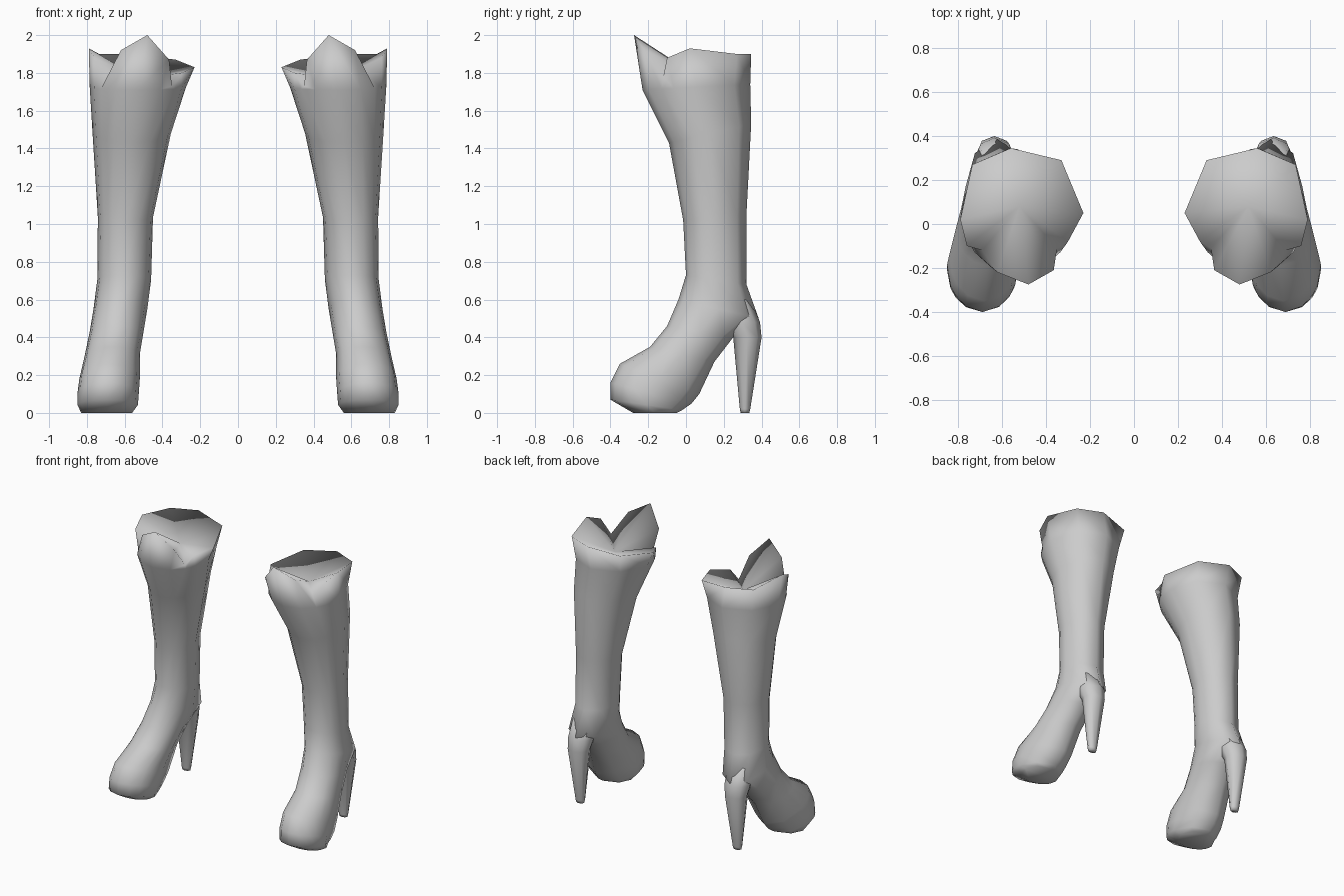
import bpy, bmesh, math

if "Cube" in bpy.data.objects:
    bpy.data.objects.remove(bpy.data.objects["Cube"])

grey = bpy.data.materials.new("grey leather")
grey.diffuse_color = (0.6, 0.6, 0.6, 1)
grey.use_nodes = True
grey.node_tree.nodes["Principled BSDF"].inputs["Base Color"].default_value = grey.diffuse_color

# angles around each ring, from the front, over the outer side, to the back
ANGLES = [0, 28, 50, 65, 90, 135, 180, 225, 270, 295, 310, 332]


def ring(front, back, x0, x1, angles):
    """Tilted oval through a front and back (y, z) point, between x0 and x1."""
    pts = []
    for a in angles:
        c, s = math.cos(math.radians(a)), math.sin(math.radians(a))
        t = (1 - c) / 2
        pts.append(((x0 + x1) / 2 + s * (x1 - x0) / 2,
                    front[0] + (back[0] - front[0]) * t,
                    front[1] + (back[1] - front[1]) * t))
    return pts


def loft(name, rings, top_centre=None):
    """Skin the rings from top to bottom, cap them and mirror across x."""
    bm = bmesh.new()
    loops = [[bm.verts.new(p) for p in r] for r in rings]
    n = len(loops[0])
    for a, b in zip(loops, loops[1:]):
        for i in range(n):
            j = (i + 1) % n
            bm.faces.new((a[i], b[i], b[j], a[j]))
    if top_centre:
        c = bm.verts.new(top_centre)
        for i in range(n):
            bm.faces.new((loops[0][i], loops[0][(i + 1) % n], c))
    else:
        bm.faces.new(loops[0])
    bm.faces.new(list(reversed(loops[-1])))
    bmesh.ops.recalc_face_normals(bm, faces=bm.faces)
    mesh = bpy.data.meshes.new(name)
    bm.to_mesh(mesh)
    bm.free()
    mesh.materials.append(grey)
    mesh.shade_smooth()
    obj = bpy.data.objects.new(name, mesh)
    bpy.context.collection.objects.link(obj)
    obj.modifiers.new("pair", 'MIRROR').use_mirror_merge = False
    return obj


# flared top edge: front flap, notches and side peaks
rim = [(.48, -.275, 2.0), (.62, -.22, 1.92), (.69, -.12, 1.78), (.76, -.10, 1.88),
       (.79, .02, 1.93), (.735, .27, 1.90), (.56, .345, 1.90), (.33, .29, 1.87),
       (.23, .05, 1.83), (.30, -.08, 1.80), (.35, -.11, 1.73), (.365, -.21, 1.87)]

# shaft and foot sections: front (y, z), back (y, z), inner x, outer x
sections = [
    ((-.23, 1.71), (.34, 1.74), .275, .785),
    ((-.09, 1.43), (.345, 1.53), .355, .77),
    ((-.015, 1.02), (.32, 1.05), .45, .742),
    ((0, .73), (.32, .68), .46, .745),
    ((-.04, .60), (.385, .50), .48, .765),
    ((-.10, .46), (.25, .40), .50, .785),
    ((-.19, .35), (.15, .27), .52, .81),
    ((-.35, .26), (.07, .10), .52, .84),
    ((-.40, .16), (.03, .05), .525, .85),
    ((-.40, .07), (-.02, .015), .53, .85),
    ((-.28, 0), (-.05, 0), .56, .83),
]
loft("boot", [rim] + [ring(*s, ANGLES) for s in sections], (.52, .08, 1.77))

# tapered high heel
heel = [
    ((.15, .60), (.34, .60), .53, .72),
    ((.20, .48), (.392, .48), .54, .725),
    ((.25, .40), (.40, .40), .555, .715),
    ((.285, .02), (.34, .02), .60, .67),
    ((.29, 0), (.335, 0), .605, .665),
]
loft("heel", [ring(*s, range(0, 360, 45)) for s in heel])
